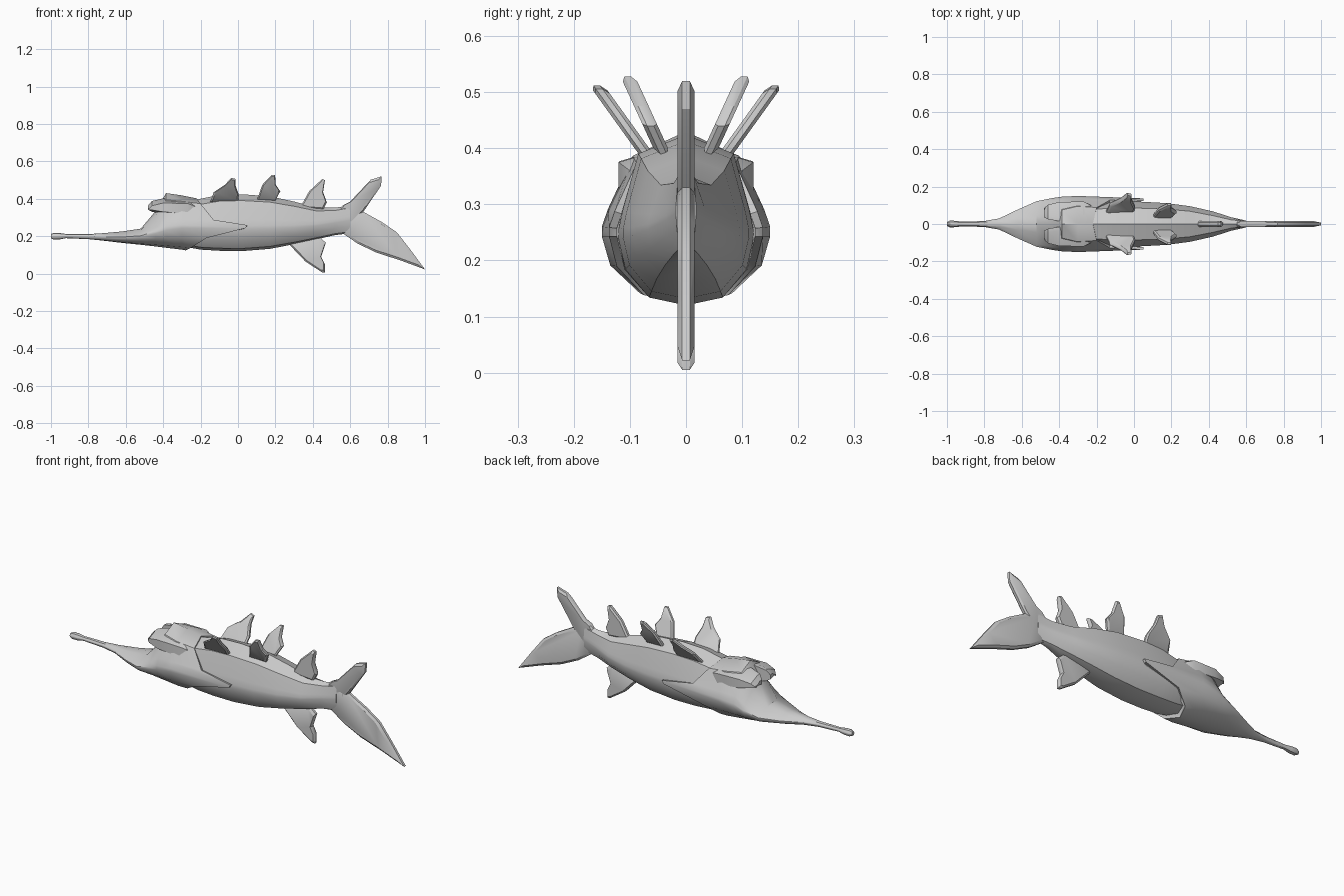
import bpy, bmesh, math

cube = bpy.data.objects.get("Cube")
if cube:
    bpy.data.objects.remove(cube)

grey = bpy.data.materials.new("plain grey")
grey.use_nodes = True
colour = (0.6, 0.6, 0.6, 1)
grey.diffuse_color = colour
grey.node_tree.nodes["Principled BSDF"].inputs["Base Color"].default_value = colour


def finish(name, bm, angle):
    bmesh.ops.recalc_face_normals(bm, faces=bm.faces[:])
    mesh = bpy.data.meshes.new(name)
    bm.to_mesh(mesh)
    bm.free()
    mesh.materials.append(grey)
    obj = bpy.data.objects.new(name, mesh)
    bpy.context.collection.objects.link(obj)
    bpy.ops.object.select_all(action='DESELECT')
    obj.select_set(True)
    bpy.context.view_layer.objects.active = obj
    bpy.ops.object.shade_smooth_by_angle(angle=math.radians(angle))
    return obj


def section(x, w, zb, zs, zt, tw, inset=1.0):
    """Half outline, belly to back, mirrored into a full ring."""
    low, high = zs - zb, zt - zs
    half = [(0, zb), (w * .55, zb + low * .12), (w * .9, zb + low * .55), (w, zs),
            (w, zs + high * .1), (w + (tw - w) * .2, zs + high * .28),
            (tw, zs + high * .82), (0, zt)]
    xs = x if isinstance(x, list) else [x] * len(half)
    ring = [(a, y, z) for a, (y, z) in zip(xs, half)]
    ring += [(a, -y, z) for a, y, z in ring[-2:0:-1]]
    return [(a, y * inset, zs + (z - zs) * inset) for a, y, z in ring]


def loft(name, rings, angle=35):
    bm = bmesh.new()
    loops = [[bm.verts.new(p) for p in ring] for ring in rings]
    n = len(loops[0])
    for a, b in zip(loops, loops[1:]):
        for i in range(n):
            bm.faces.new((a[i], a[(i + 1) % n], b[(i + 1) % n], b[i]))
    bm.faces.new(loops[0])
    bm.faces.new(loops[-1])
    return finish(name, bm, angle)


def fin(name, outline, thick=.015, y0=0, z0=0, lean=0, side=1):
    """Thick blade with bevelled rim, optionally leaning outward."""
    cx = sum(p[0] for p in outline) / len(outline)
    cz = sum(p[1] for p in outline) / len(outline)
    rings = []
    for scale, off in ((.86, -thick), (1, -thick * .45), (1, thick * .45), (.86, thick)):
        ring = []
        for x, z in outline:
            px, pz = cx + (x - cx) * scale, cz + (z - cz) * scale
            ring.append((px, side * (y0 + lean * (pz - z0) + off), pz))
        rings.append(ring)
    return loft(name, rings, 30)


# Body, tapering to the tail root
loft("body", [section(*s) for s in (
    (-.32, .10, .15, .25, .37, .07),
    (-.2, .118, .128, .235, .40, .08),
    (-.1, .122, .122, .235, .42, .085),
    (.02, .12, .12, .237, .424, .085),
    (.17, .112, .132, .24, .413, .08),
    (.3, .095, .157, .245, .385, .068),
    (.42, .068, .183, .255, .352, .045),
    (.52, .036, .206, .272, .352, .022),
    (.6, .018, .215, .285, .365, .014))], 32)

# Head shell with long snout and swept gill covers
gill = [-.28, -.25, -.17, .04, .05, -.13, -.2, -.22]
head = [section(*s) for s in (
    (-1, .011, .188, .199, .211, .006),
    (-.985, .018, .182, .199, .218, .01),
    (-.95, .017, .183, .199, .216, .01),
    (-.92, .012, .189, .2, .212, .007),
    (-.8, .016, .184, .198, .211, .01),
    (-.72, .03, .176, .195, .216, .016),
    (-.62, .078, .164, .192, .225, .03),
    (-.52, .122, .154, .198, .24, .045),
    (-.44, .138, .145, .215, .335, .065),
    (-.385, .146, .138, .232, .43, .075),
    (-.3, .15, .128, .243, .418, .095),
    (gill, .137, .124, .243, .402, .088))]
head.append(section(gill, .137, .124, .243, .402, .088, .9))
loft("head", head, 35)

# Brow ledges overhanging the snout
for side, label in ((1, "left"), (-1, "right")):
    loft(label + "_brow", [
        [(x, side * y, z) for y, z in
         ((inner, low), (outer, low + .01), (outer, high - .025), (inner + .02, high), (inner, high))]
        for x, inner, outer, low, high in (
            (-.48, .035, .085, .34, .365),
            (-.46, .025, .103, .33, .388),
            (-.4, .015, .118, .32, .402),
            (-.27, .015, .12, .31, .40),
            (-.23, .03, .10, .33, .385))])

# Paired back fins
front_fin = [(-.15, .38), (-.13, .435), (-.07, .475), (-.035, .512),
             (-.013, .506), (-.013, .47), (.005, .42), (0, .38)]
rear_fin = [(.1, .39), (.13, .475), (.18, .528), (.198, .528),
            (.202, .475), (.226, .44), (.2, .39)]
for side, label in ((1, "left"), (-1, "right")):
    fin(label + "_front_fin", front_fin, .013, .075, .395, .72, side)
    fin(label + "_rear_fin", rear_fin, .013, .045, .4, .46, side)

# Single fins on the centre line
fin("dorsal_fin", [(.33, .35), (.38, .44), (.45, .505), (.465, .5),
                   (.455, .435), (.475, .38), (.455, .34)])
fin("anal_fin", [(.26, .17), (.36, .065), (.45, .006), (.465, .005),
                 (.465, .05), (.445, .09), (.47, .165), (.43, .2)])

# Tail lobes
fin("upper_tail_lobe", [(.5, .29), (.56, .365), (.6, .385), (.71, .502), (.768, .52),
                        (.765, .47), (.67, .33), (.6, .26)])
fin("lower_tail_lobe", [(.5, .3), (.56, .215), (.64, .16), (.74, .112), (.87, .07), (1, .022),
                        (.92, .13), (.85, .22), (.77, .275), (.67, .33), (.6, .35)])
